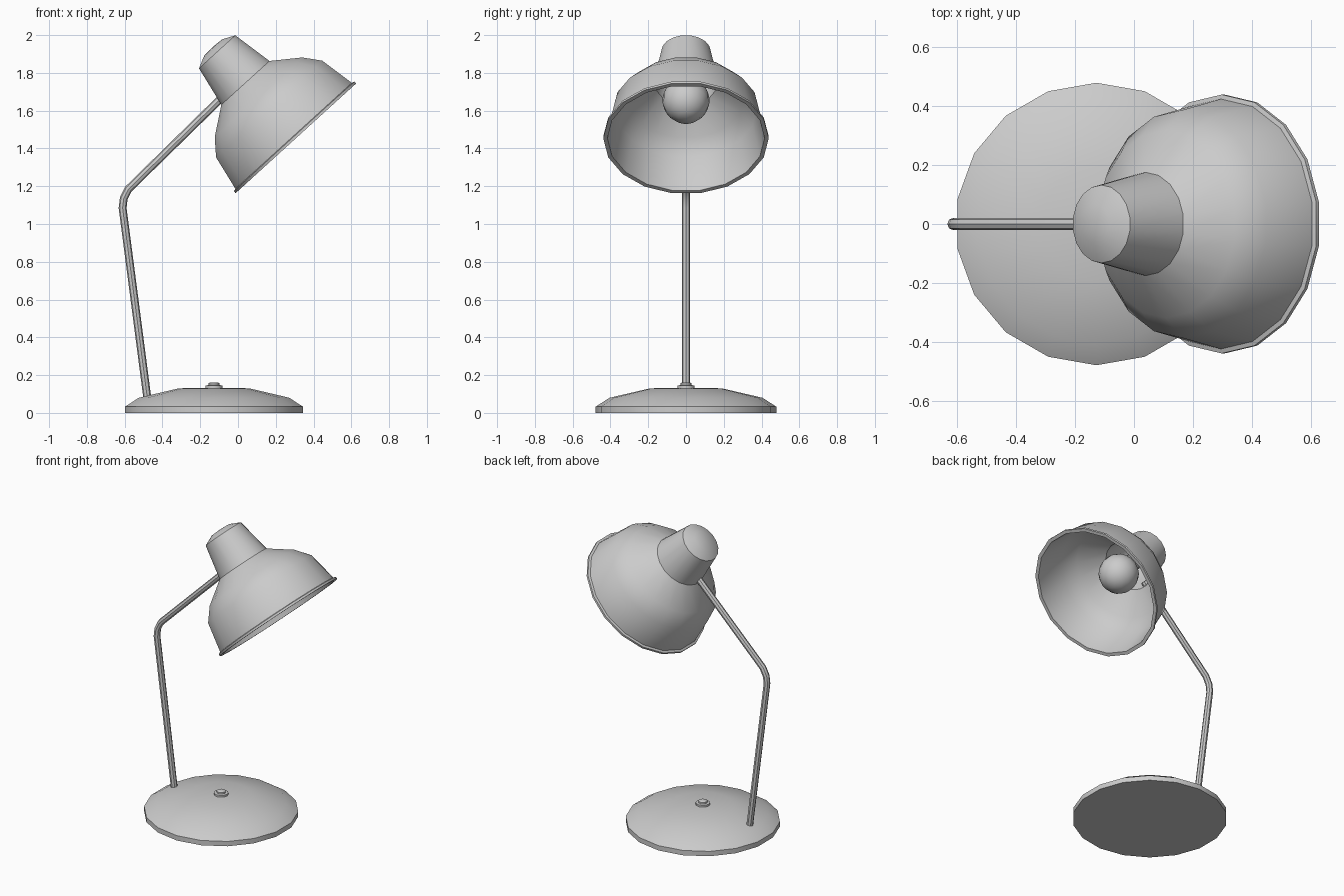
import bpy, bmesh, math
from mathutils import Vector, Matrix

if "Cube" in bpy.data.objects:
    bpy.data.objects.remove(bpy.data.objects["Cube"])

SIDES = 18


def smooth(obj, angle=40):
    bpy.ops.object.select_all(action='DESELECT')
    obj.select_set(True)
    bpy.context.view_layer.objects.active = obj
    bpy.ops.object.shade_smooth_by_angle(angle=math.radians(angle))


def lathe(name, profile, loc, tilt=0.0, sides=SIDES):
    """Revolve (radius, height) points; radius 0 makes a pole."""
    bm = bmesh.new()
    rings = []
    for r, h in profile:
        if r == 0:
            rings.append([bm.verts.new((0, 0, h))] * sides)
        else:
            rings.append([bm.verts.new((r * math.cos(a), r * math.sin(a), h))
                          for a in (math.pi / 2 + math.tau * i / sides for i in range(sides))])
    for a, b in zip(rings, rings[1:]):
        for i in range(sides):
            j = (i + 1) % sides
            bm.faces.new(list(dict.fromkeys((a[i], a[j], b[j], b[i]))))
    bmesh.ops.recalc_face_normals(bm, faces=bm.faces)
    mesh = bpy.data.meshes.new(name)
    bm.to_mesh(mesh)
    bm.free()
    obj = bpy.data.objects.new(name, mesh)
    obj.matrix_world = Matrix.Translation(loc) @ Matrix.Rotation(tilt, 4, 'Y')
    bpy.context.collection.objects.link(obj)
    smooth(obj)
    return obj


# Weighted base and switch button
BASE = Vector((-0.127, 0, 0))
lathe("base", [(0, 0), (0.478, 0), (0.478, 0.033), (0.405, 0.08),
               (0.19, 0.13), (0, 0.134)], BASE)
lathe("switch_button", [(0, 0.125), (0.045, 0.125), (0.045, 0.145), (0.028, 0.147),
                        (0.028, 0.157), (0.018, 0.162), (0, 0.162)], BASE, sides=12)

# Bent tube arm
path = [(-0.479, 0.07), (-0.611, 1.085), (-0.605, 1.135), (-0.58, 1.185), (-0.08, 1.675)]
curve = bpy.data.curves.new("arm", 'CURVE')
curve.dimensions = '3D'
curve.bevel_depth = 0.021
curve.bevel_resolution = 2
curve.use_fill_caps = True
spline = curve.splines.new('POLY')
spline.points.add(len(path) - 1)
for p, (x, z) in zip(spline.points, path):
    p.co = (x, 0, z, 1)
arm = bpy.data.objects.new("arm", curve)
bpy.context.collection.objects.link(arm)
bpy.ops.object.select_all(action='DESELECT')
arm.select_set(True)
bpy.context.view_layer.objects.active = arm
bpy.ops.object.convert(target='MESH')
smooth(bpy.context.view_layer.objects.active)

# Tilted bell shade: outer skin, rolled rim, inner skin
RIM = Vector((0.305, 0, 1.455))
TILT = math.radians(-42.3)
lathe("shade", [(0, 0.652), (0.066, 0.648), (0.132, 0.617), (0.175, 0.395),
                (0.318, 0.292), (0.386, 0.208), (0.423, 0.016), (0.438, 0.012),
                (0.438, -0.002), (0.416, -0.002), (0.374, 0.203), (0.308, 0.282),
                (0.164, 0.387), (0.122, 0.607), (0, 0.64)], RIM, TILT)

# Light bulb with its socket stem
bulb = [(0, 0.145)]
bulb += [(0.125 * math.sin(math.radians(a)), 0.27 - 0.125 * math.cos(math.radians(a)))
         for a in range(20, 141, 20)]
bulb += [(0.055, 0.42), (0.055, 0.6), (0, 0.6)]
lathe("bulb", bulb, RIM, TILT)
